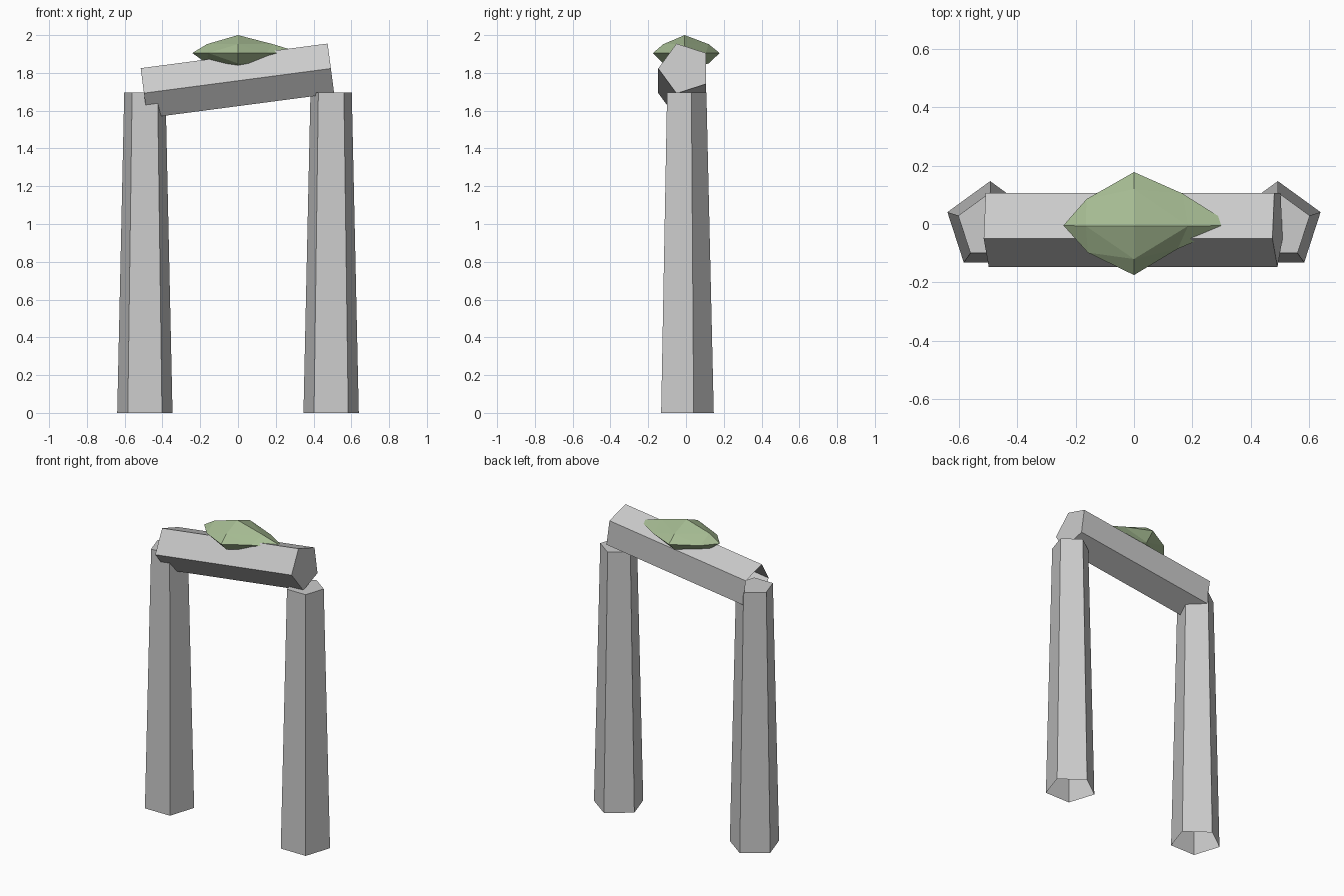
import bpy, bmesh, math
from mathutils import Matrix

if "Cube" in bpy.data.objects:
    bpy.data.objects.remove(bpy.data.objects["Cube"])

CY = -0.007  # shared depth centre of the stones


def finish(bm, name, matrix=Matrix()):
    me = bpy.data.meshes.new(name)
    bm.to_mesh(me)
    bm.free()
    ob = bpy.data.objects.new(name, me)
    ob.matrix_world = matrix
    bpy.context.collection.objects.link(ob)
    return ob


def five_sided_stone(name, r0, r1, z0, z1, start, matrix):
    """Five-sided tapered block, capped at the top and open at the base."""
    bm = bmesh.new()
    ang = [math.radians(start + 72 * i) for i in range(5)]
    low, high = [[bm.verts.new((r * math.cos(a), r * math.sin(a), z)) for a in ang]
                 for r, z in ((r0, z0), (r1, z1))]
    for i in range(5):
        j = (i + 1) % 5
        bm.faces.new((low[i], low[j], high[j], high[i]))
    bm.faces.new(high)
    return finish(bm, name, matrix)


# Standing pillars
for name, x in (("left_pillar", -0.493), ("right_pillar", 0.493)):
    five_sided_stone(name, 0.154, 0.115, 0, 1.695, 90, Matrix.Translation((x, CY, 0)))

# Tilted lintel, its local z axis laid along x and raised to the right
five_sided_stone("lintel", 0.14, 0.14, -0.499, 0.499, -90,
                 Matrix.Translation((-0.003, CY, 1.758))
                 @ Matrix.Rotation(math.radians(90 - 7.5), 4, 'Y'))

# Moss clump: flattened, irregular eight-sided blob
EQ_Z = 1.905
rim = [(0.34, -0.005), (0.165, 0.105), (0, 0.178), (-0.163, 0.085),
       (-0.242, -0.005), (-0.158, -0.098), (0, -0.175), (0.15, -0.085)]
inner = [(0.185, CY), (0, 0.12), (-0.165, CY), (0, -0.12)]

bm = bmesh.new()
eq = [bm.verts.new((x, y, EQ_Z)) for x, y in rim]
for mid_z, tip_z in ((1.952, 2.0), (1.85, 1.815)):
    mid = [bm.verts.new((x, y, mid_z)) for x, y in inner]
    tip = bm.verts.new((0, CY, tip_z))
    for i in range(4):
        a, b = mid[i], mid[(i + 1) % 4]
        e0, e1, e2 = eq[2 * i], eq[2 * i + 1], eq[(2 * i + 2) % 8]
        for tri in ((tip, a, b), (a, e0, e1), (a, e1, b), (b, e1, e2)):
            bm.faces.new(tri)
bmesh.ops.recalc_face_normals(bm, faces=bm.faces)
moss = finish(bm, "moss_clump")
mat = bpy.data.materials.new("moss_green")
mat.diffuse_color = (0.38, 0.5, 0.29, 1)
mat.use_nodes = True
mat.node_tree.nodes["Principled BSDF"].inputs["Base Color"].default_value = mat.diffuse_color
moss.data.materials.append(mat)
